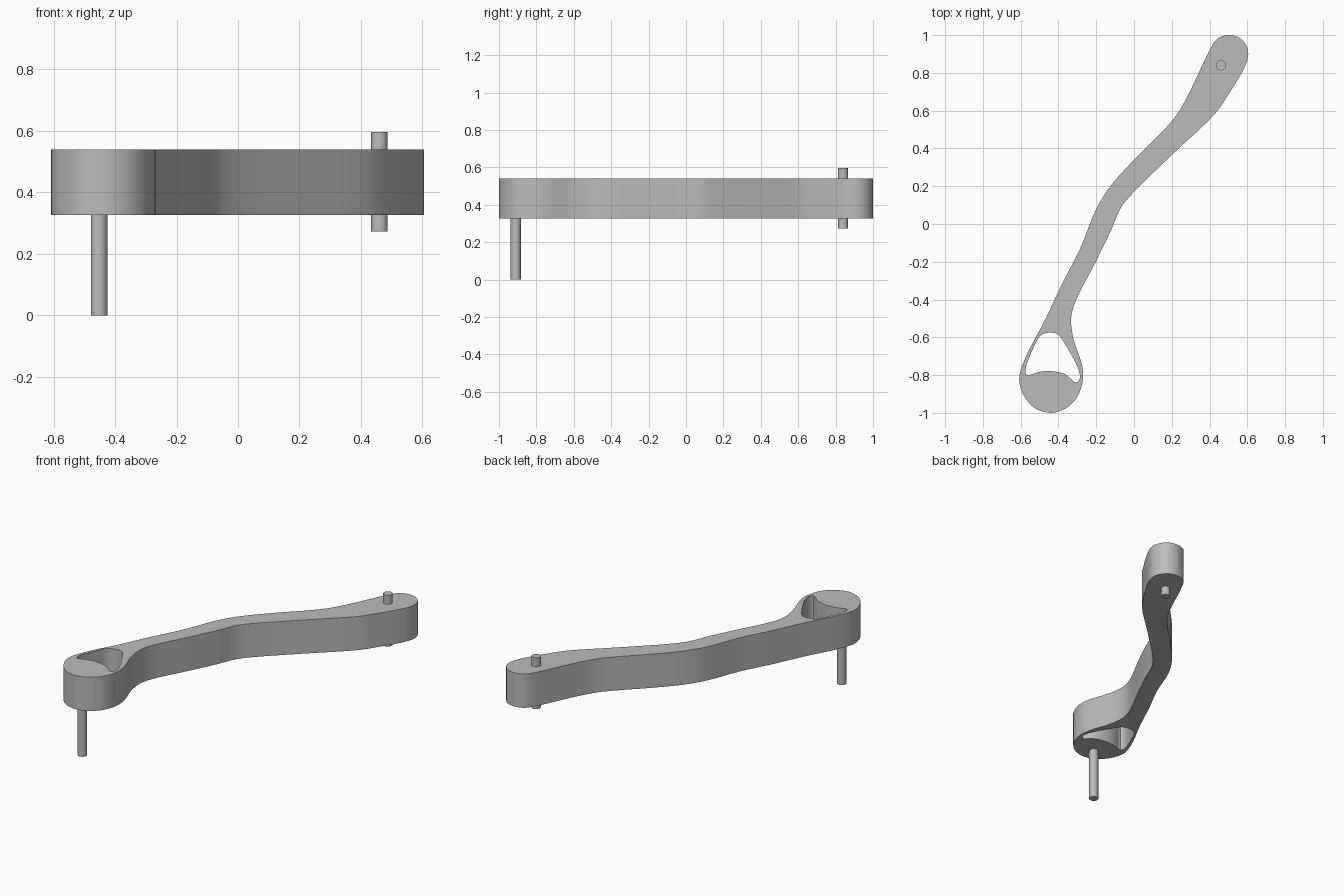
import bpy, bmesh
from mathutils import Vector

if "Cube" in bpy.data.objects:
    bpy.data.objects.remove(bpy.data.objects["Cube"])

GREY = (0.5, 0.5, 0.5, 1)
grey = bpy.data.materials.new("plain grey")
grey.use_nodes = True
grey.diffuse_color = GREY
grey.node_tree.nodes["Principled BSDF"].inputs["Base Color"].default_value = GREY

BOTTOM, TOP = 0.327, 0.54


def smooth_loop(points, steps=4):
    """Closed centripetal Catmull-Rom curve through the points."""
    pts = [Vector(p) for p in points]
    out = []
    n = len(pts)
    for i in range(n):
        a, b, c, d = (pts[(i + k) % n] for k in (-1, 0, 1, 2))
        t1 = (b - a).length ** 0.5
        t2 = t1 + (c - b).length ** 0.5
        t3 = t2 + (d - c).length ** 0.5
        for s in range(steps):
            t = t1 + (t2 - t1) * s / steps
            p = a.lerp(b, t / t1)
            q = b.lerp(c, (t - t1) / (t2 - t1))
            r = c.lerp(d, (t - t2) / (t3 - t2))
            u = p.lerp(q, t / t2)
            v = q.lerp(r, (t - t1) / (t3 - t1))
            out.append(u.lerp(v, (t - t1) / (t2 - t1)))
    return out


def finish(obj):
    obj.data.materials.clear()
    obj.data.materials.append(grey)
    bpy.ops.object.select_all(action='DESELECT')
    obj.select_set(True)
    bpy.context.view_layer.objects.active = obj
    bpy.ops.object.shade_smooth_by_angle()


def plate(name, loops):
    """Fill the loops (outline, then holes) and extrude upward."""
    bm = bmesh.new()
    edges = []
    for loop in loops:
        vs = [bm.verts.new((p.x, p.y, BOTTOM)) for p in loop]
        edges += [bm.edges.new((vs[i - 1], vs[i])) for i in range(len(vs))]
    bmesh.ops.triangle_fill(bm, edges=edges, use_beauty=True, normal=(0, 0, -1))
    ext = bmesh.ops.extrude_face_region(bm, geom=bm.faces[:], use_keep_orig=True)
    moved = [g for g in ext["geom"] if isinstance(g, bmesh.types.BMVert)]
    bmesh.ops.translate(bm, verts=moved, vec=(0, 0, TOP - BOTTOM))
    bmesh.ops.recalc_face_normals(bm, faces=bm.faces[:])
    me = bpy.data.meshes.new(name)
    bm.to_mesh(me)
    bm.free()
    obj = bpy.data.objects.new(name, me)
    bpy.context.collection.objects.link(obj)
    finish(obj)


def pin(name, x, y, z0, z1):
    bpy.ops.mesh.primitive_cylinder_add(vertices=24, radius=0.027, depth=z1 - z0,
                                        location=(x, y, (z0 + z1) / 2))
    obj = bpy.context.object
    obj.name = name
    finish(obj)


# Curved arm: outline runs clockwise from the rear tip
outline = [(.5, 1), (.56, .985), (.595, .945), (.605, .9), (.59, .84), (.49, .67),
           (.43, .585), (.205, .37), (-.005, .165), (-.07, .085), (-.12, -.03),
           (-.205, -.205), (-.31, -.41), (-.333, -.5), (-.32, -.61), (-.277, -.74),
           (-.27, -.82), (-.3, -.915), (-.36, -.975), (-.44, -1), (-.525, -.975),
           (-.585, -.905), (-.608, -.82), (-.58, -.72), (-.47, -.505), (-.38, -.315),
           (-.285, -.13), (-.2, .08), (-.125, .2), (0, .34), (.205, .55),
           (.28, .67), (.395, .91), (.44, .98)]
# Window above the round front end
window = [(-.45, -.575), (-.495, -.59), (-.525, -.64), (-.575, -.775), (-.565, -.8),
          (-.51, -.785), (-.45, -.778), (-.365, -.795), (-.305, -.84), (-.285, -.805),
          (-.375, -.62), (-.405, -.583)]
plate("arm", [smooth_loop(outline), smooth_loop(window)])

# Pins
pin("front_pin", -0.452, -0.91, 0, BOTTOM + 0.01)
pin("rear_pin", 0.46, 0.84, 0.272, 0.597)
